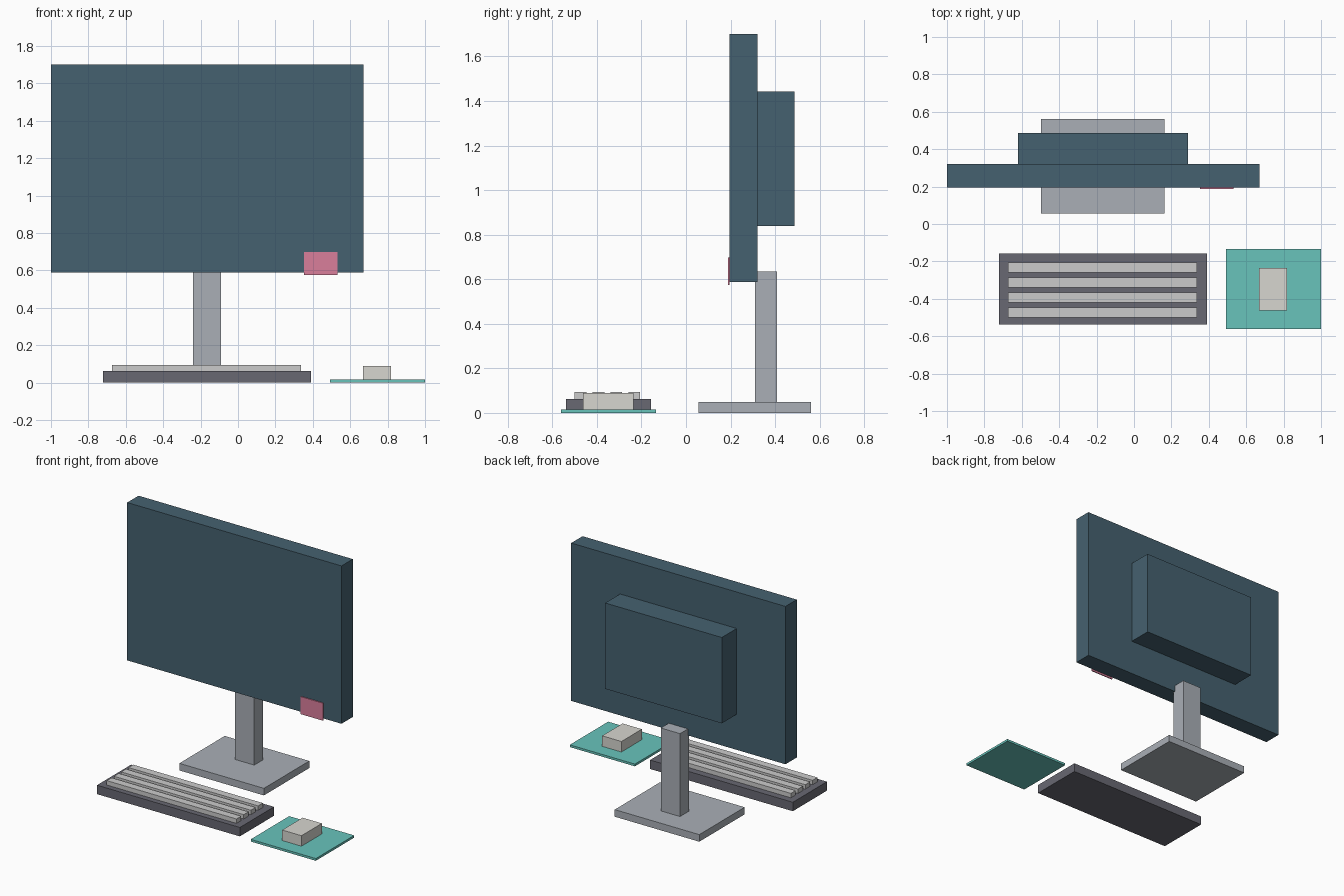
import bpy, bmesh
from mathutils import Vector

if "Cube" in bpy.data.objects:
    bpy.data.objects.remove(bpy.data.objects["Cube"])


def material(name, r, g, b):
    m = bpy.data.materials.new(name)
    m.diffuse_color = (r, g, b, 1)
    m.use_nodes = True
    m.node_tree.nodes["Principled BSDF"].inputs["Base Color"].default_value = m.diffuse_color
    return m


def box(name, x, y, z, mat=None):
    """Box spanning the given (min, max) ranges."""
    lo, hi = Vector((x[0], y[0], z[0])), Vector((x[1], y[1], z[1]))
    bm = bmesh.new()
    bmesh.ops.create_cube(bm, size=1)
    bmesh.ops.scale(bm, vec=hi - lo, verts=bm.verts)
    mesh = bpy.data.meshes.new(name)
    bm.to_mesh(mesh)
    bm.free()
    ob = bpy.data.objects.new(name, mesh)
    ob.location = (lo + hi) / 2
    bpy.context.collection.objects.link(ob)
    if mat:
        mesh.materials.append(mat)
    return ob


navy = material("screen_blue", 0.06, 0.12, 0.16)
dark = material("dark_grey", 0.14, 0.14, 0.17)
steel = material("steel_grey", 0.40, 0.43, 0.47)
pale = material("pale_grey", 0.58, 0.59, 0.60)
cream = material("off_white", 0.68, 0.67, 0.63)
teal = material("teal", 0.14, 0.55, 0.50)
pink = material("pink", 0.70, 0.21, 0.33)

# Monitor
box("screen", (-1.0, 0.67), (0.195, 0.321), (0.588, 1.70), navy)
box("screen_back", (-0.62, 0.289), (0.321, 0.487), (0.838, 1.443), navy)
box("sticky_note", (0.354, 0.531), (0.188, 0.195), (0.575, 0.698), pink)

# Stand
box("stand_base", (-0.497, 0.162), (0.057, 0.562), (0, 0.05), steel)
box("stand_post", (-0.24, -0.09), (0.309, 0.409), (0.05, 0.634), steel)

# Keyboard with four rows of keys
box("keyboard", (-0.722, 0.391), (-0.538, -0.158), (0, 0.063), dark)
for i in range(4):
    y = -0.5 + i * 0.0803
    box(f"key_row_{i + 1}", (-0.673, 0.338), (y, y + 0.053), (0.063, 0.094), pale)

# Mouse and mat
box("mouse_mat", (0.493, 1.0), (-0.562, -0.135), (0, 0.016), teal)
box("mouse", (0.668, 0.818), (-0.462, -0.235), (0.016, 0.09), cream)
